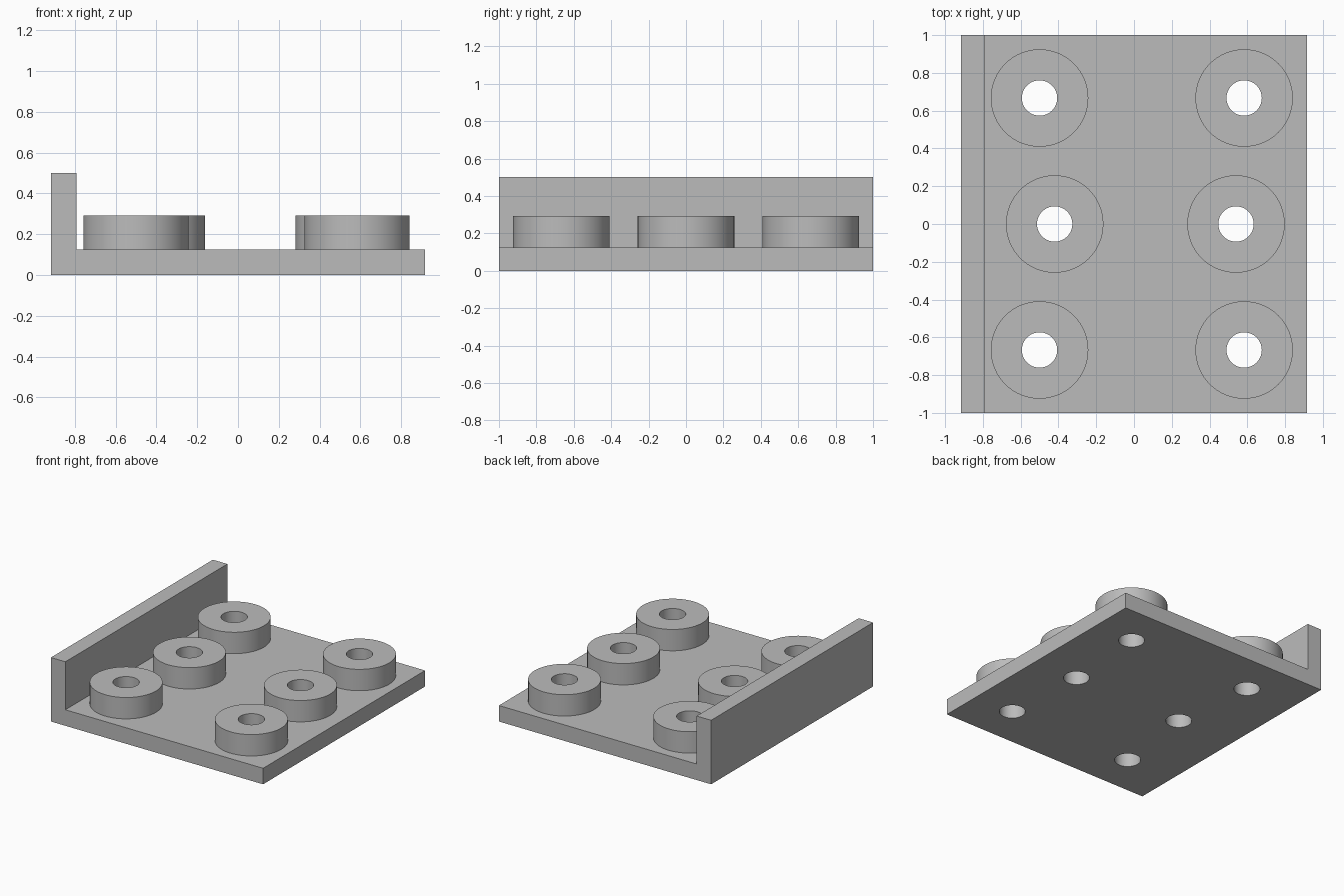
import bpy, bmesh, math

if "Cube" in bpy.data.objects:
    bpy.data.objects.remove(bpy.data.objects["Cube"])

GREY = bpy.data.materials.new("plain grey")
GREY.diffuse_color = (0.5, 0.5, 0.5, 1)
GREY.use_nodes = True
GREY.node_tree.nodes["Principled BSDF"].inputs["Base Color"].default_value = GREY.diffuse_color

HOLE_R, BOSS_R = 0.0935, 0.258
BASE_TOP, BOSS_TOP, WALL_TOP = 0.125, 0.292, 0.5
HALF_X, WALL_X = 0.917, -0.792
SIDES = 64
CENTRES = [(-0.5, 0.667), (-0.42, 0.0), (-0.5, -0.667),
           (0.583, 0.667), (0.54, 0.0), (0.583, -0.667)]


def finish(bm, name):
    bmesh.ops.recalc_face_normals(bm, faces=bm.faces)
    mesh = bpy.data.meshes.new(name)
    bm.to_mesh(mesh)
    bm.free()
    mesh.materials.append(GREY)
    obj = bpy.data.objects.new(name, mesh)
    bpy.context.collection.objects.link(obj)
    return obj


def activate(obj):
    bpy.ops.object.select_all(action='DESELECT')
    obj.select_set(True)
    bpy.context.view_layer.objects.active = obj


def smooth(obj):
    activate(obj)
    bpy.ops.object.shade_smooth_by_angle(angle=math.radians(30))


def ring(bm, x, y, r, z):
    return [bm.verts.new((x + r * math.cos(2 * math.pi * i / SIDES),
                          y + r * math.sin(2 * math.pi * i / SIDES), z))
            for i in range(SIDES)]


# L-shaped base plate with an upright side wall
bm = bmesh.new()
profile = [(-HALF_X, 0), (HALF_X, 0), (HALF_X, BASE_TOP),
           (WALL_X, BASE_TOP), (WALL_X, WALL_TOP), (-HALF_X, WALL_TOP)]
face = bm.faces.new([bm.verts.new((x, -1, z)) for x, z in profile])
ext = bmesh.ops.extrude_face_region(bm, geom=[face])
bmesh.ops.translate(bm, vec=(0, 2, 0),
                    verts=[v for v in ext["geom"] if isinstance(v, bmesh.types.BMVert)])
plate = finish(bm, "base_plate")

# Through holes in the plate
bm = bmesh.new()
for x, y in CENTRES:
    low, high = ring(bm, x, y, HOLE_R, -0.1), ring(bm, x, y, HOLE_R, 0.4)
    bm.faces.new(low)
    bm.faces.new(high)
    for i in range(SIDES):
        j = (i + 1) % SIDES
        bm.faces.new((low[i], low[j], high[j], high[i]))
cutter = finish(bm, "hole_cutter")
cutter.hide_render = True
mod = plate.modifiers.new("holes", 'BOOLEAN')
mod.operation, mod.solver, mod.object = 'DIFFERENCE', 'EXACT', cutter
activate(plate)
bpy.ops.object.modifier_apply(modifier=mod.name)
bpy.data.objects.remove(cutter)
smooth(plate)

# Raised round bosses around the holes
for n, (x, y) in enumerate(CENTRES, 1):
    bm = bmesh.new()
    loops = [ring(bm, x, y, r, z) for r, z in
             ((BOSS_R, BASE_TOP), (BOSS_R, BOSS_TOP), (HOLE_R, BOSS_TOP), (HOLE_R, BASE_TOP))]
    for a, b in zip(loops, loops[1:]):
        for i in range(SIDES):
            j = (i + 1) % SIDES
            bm.faces.new((a[i], a[j], b[j], b[i]))
    smooth(finish(bm, f"boss_{n}"))
